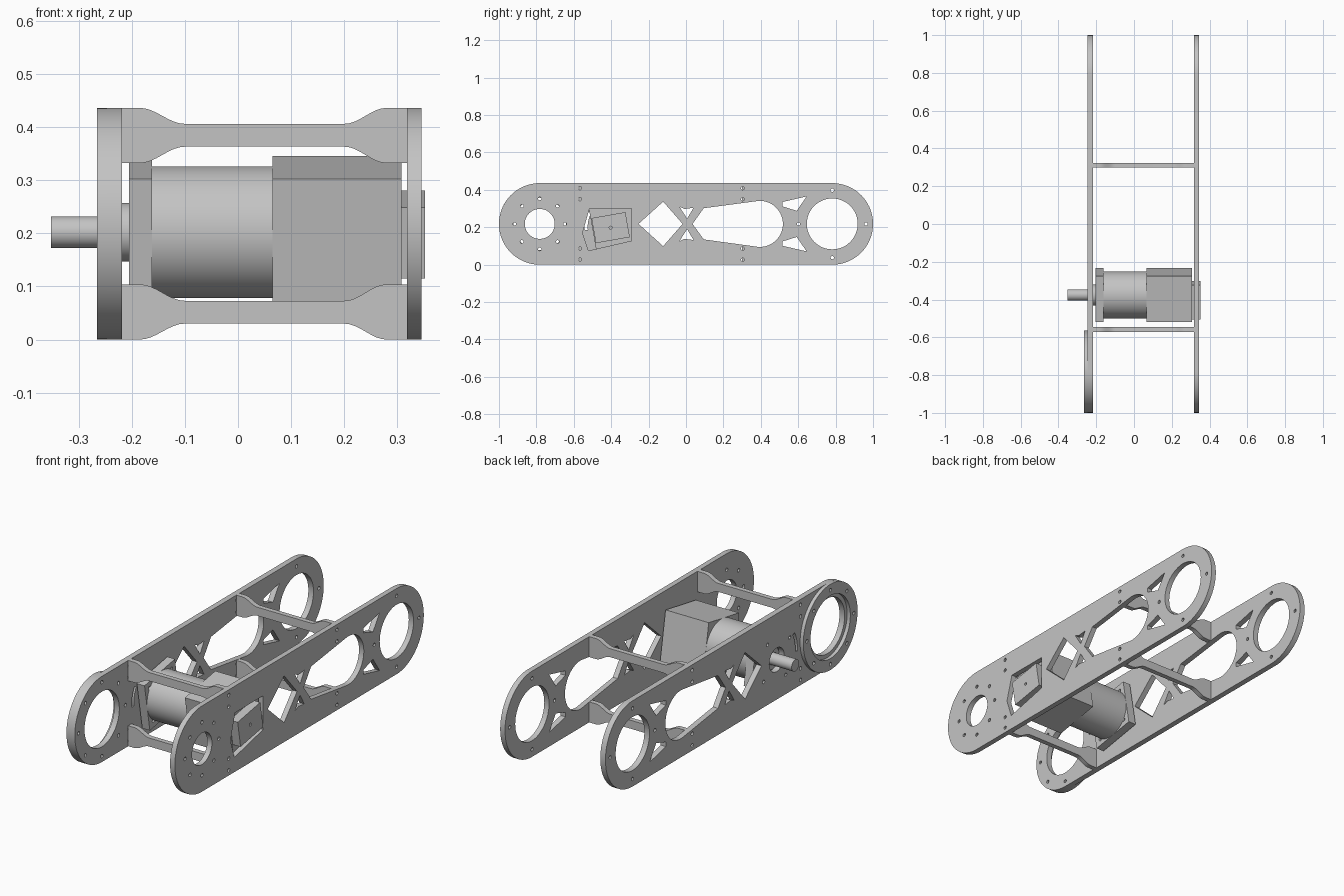
import bpy, bmesh
from math import cos, sin, pi, radians
from mathutils import Matrix, Vector

cube = bpy.data.objects.get("Cube")
if cube:
    bpy.data.objects.remove(cube)

metal = bpy.data.materials.new("light grey metal")
metal.use_nodes = True
metal.diffuse_color = (0.55, 0.55, 0.55, 1)
metal.node_tree.nodes["Principled BSDF"].inputs["Base Color"].default_value = (0.55, 0.55, 0.55, 1)

MID = 0.218                      # half height of the side plates
END = 1 - MID                    # centre of the rounded ends
MOTOR = Vector((-0.376, 0.202))  # motor axis in (y, z)
TILT = radians(10)

# local x, y, z -> world y, z, x  (side) and world x, z, y (front)
SIDE = Matrix(((0, 0, 1), (1, 0, 0), (0, 1, 0))).to_4x4()
FRONT = Matrix(((1, 0, 0), (0, 0, 1), (0, 1, 0))).to_4x4()


def arc(cx, cy, r, start=0, end=360, n=48):
    full = end - start == 360
    steps = n if full else n - 1
    angles = [radians(start + (end - start) * i / steps) for i in range(n)]
    return [(cx + r * cos(a), cy + r * sin(a)) for a in angles]


def rect(centre, a, b, tilt):
    out = []
    for u, v in ((-a, -b), (a, -b), (a, b), (-a, b)):
        out.append((centre[0] + u * cos(tilt) - v * sin(tilt),
                    centre[1] + u * sin(tilt) + v * cos(tilt)))
    return out


def flip(points):
    return [(y, 2 * MID - z) for y, z in points]


def sheet(name, loops, lo, hi, frame=SIDE):
    """Extrude a flat outline with holes between two depths."""
    curve = bpy.data.curves.new(name, "CURVE")
    curve.dimensions = "2D"
    curve.fill_mode = "BOTH"
    curve.extrude = (hi - lo) / 2
    for points in loops:
        spline = curve.splines.new("POLY")
        spline.points.add(len(points) - 1)
        for p, co in zip(spline.points, points):
            p.co = (co[0], co[1], 0, 1)
        spline.use_cyclic_u = True
    temp = bpy.data.objects.new(name + "_outline", curve)
    bpy.context.collection.objects.link(temp)
    bpy.context.view_layer.update()
    mesh = bpy.data.meshes.new_from_object(
        temp.evaluated_get(bpy.context.evaluated_depsgraph_get()))
    bpy.data.objects.remove(temp)
    bm = bmesh.new()
    bm.from_mesh(mesh)
    bmesh.ops.transform(bm, matrix=frame @ Matrix.Translation((0, 0, (lo + hi) / 2)), verts=bm.verts)
    bmesh.ops.remove_doubles(bm, verts=bm.verts, dist=0.00005)
    bmesh.ops.recalc_face_normals(bm, faces=bm.faces)
    bm.to_mesh(mesh)
    bm.free()
    mesh.name = name
    mesh.materials.clear()
    mesh.materials.append(metal)
    obj = bpy.data.objects.new(name, mesh)
    bpy.context.collection.objects.link(obj)
    bpy.ops.object.select_all(action="DESELECT")
    obj.select_set(True)
    bpy.context.view_layer.objects.active = obj
    bpy.ops.object.shade_smooth_by_angle(angle=radians(30))
    return obj


def bolts(cy, radius, count, r=0.009):
    return [arc(cy + radius * cos(2 * pi * i / count), MID + radius * sin(2 * pi * i / count), r, n=12)
            for i in range(count)]


# Outline and cutouts shared by both side plates
outline = arc(END, MID, MID, -90, 90) + arc(-END, MID, MID, 90, 270)
small_tri = [(-0.035, 0.31), (-0.008, 0.298), (0.04, 0.304), (0.006, 0.246)]
brace_tri = [(0.515, 0.335), (0.645, 0.365), (0.592, 0.288), (0.515, 0.312)]
diamond = [(-0.254, MID), (-0.122, 0.337), (-0.018, MID), (-0.122, 0.099)]
window = [(0.035, MID), (0.095, 0.135)] + arc(0.395, MID, 0.123, -96, 96) + [(0.095, 0.302)]
shared = [outline, small_tri, flip(small_tri), brace_tri, flip(brace_tri), diamond, window,
          arc(END, MID, 0.136)] + bolts(END, 0.18, 4)
for y in (-0.567, 0.303):
    for z in (0.027, 0.086, 0.35, 0.409):
        shared.append(arc(y, z, 0.009, n=12))

# Left plate: bearing hole and pocket for the rear of the motor
pocket = [(-0.516, 0.30), (-0.291, 0.30), (-0.291, 0.128), (-0.521, 0.075), (-0.553, 0.17)]
sheet("left_plate", shared + [pocket, arc(-END, MID, 0.08)] + bolts(-END, 0.135, 8), 0.318, 0.345)

# Right plate: large bearing hole, shaft hole and curved adjusting slot
slot = arc(*MOTOR, 0.166, 150, 186, 12) + arc(*MOTOR, 0.15, 186, 150, 12)
mounts = [arc(*p, 0.009, n=12) for p in rect(MOTOR, 0.09, 0.09, TILT)]
sheet("right_plate", shared + [slot, arc(*MOTOR, 0.06), arc(-END, MID, 0.14)] + mounts
      + bolts(-END, 0.188, 8), -0.247, -0.218)
sheet("bearing_ring", [arc(-END, MID, MID, n=64), arc(-END, MID, 0.16)]
      + bolts(-END, 0.188, 8), -0.265, -0.247)


# Cross bars with flared ends
def flare(x0, x1, z0, z1, n=9):
    """Smooth S-shaped step between two heights."""
    return [(x0 + (x1 - x0) * i / (n - 1),
             z0 + (z1 - z0) * (1 - cos(pi * i / (n - 1))) / 2) for i in range(n)]


top = [(-0.218, 0.436)] + flare(-0.185, -0.1, 0.436, 0.406) + flare(0.2, 0.28, 0.406, 0.436) + [(0.318, 0.436)]
low = [(0.318, 0.332)] + flare(0.28, 0.2, 0.332, 0.363) + flare(-0.1, -0.185, 0.363, 0.332) + [(-0.218, 0.332)]
for place, y in (("front", -0.558), ("back", 0.311)):
    sheet(place + "_upper_bar", [top + low], y - 0.0125, y + 0.0125, FRONT)
    sheet(place + "_lower_bar", [flip(top + low)], y - 0.0125, y + 0.0125, FRONT)

# Motor, tilted about its shaft
sheet("motor_shaft", [arc(*MOTOR, 0.03, n=32)], -0.352, -0.2)
sheet("motor_pilot", [arc(*MOTOR, 0.055)], -0.222, -0.2)
sheet("motor_flange", [rect(MOTOR, 0.124, 0.124, TILT)] + mounts, -0.205, -0.162)
sheet("motor_body", [arc(*MOTOR, 0.124, n=64)], -0.165, 0.068)
sheet("motor_gearbox", [rect(MOTOR, 0.124, 0.124, TILT)], 0.065, 0.308)
cap = Vector((-0.403, 0.198))
sheet("motor_end_cap", [rect(cap, 0.092, 0.068, TILT), arc(*cap, 0.008, n=12)], 0.305, 0.352)
